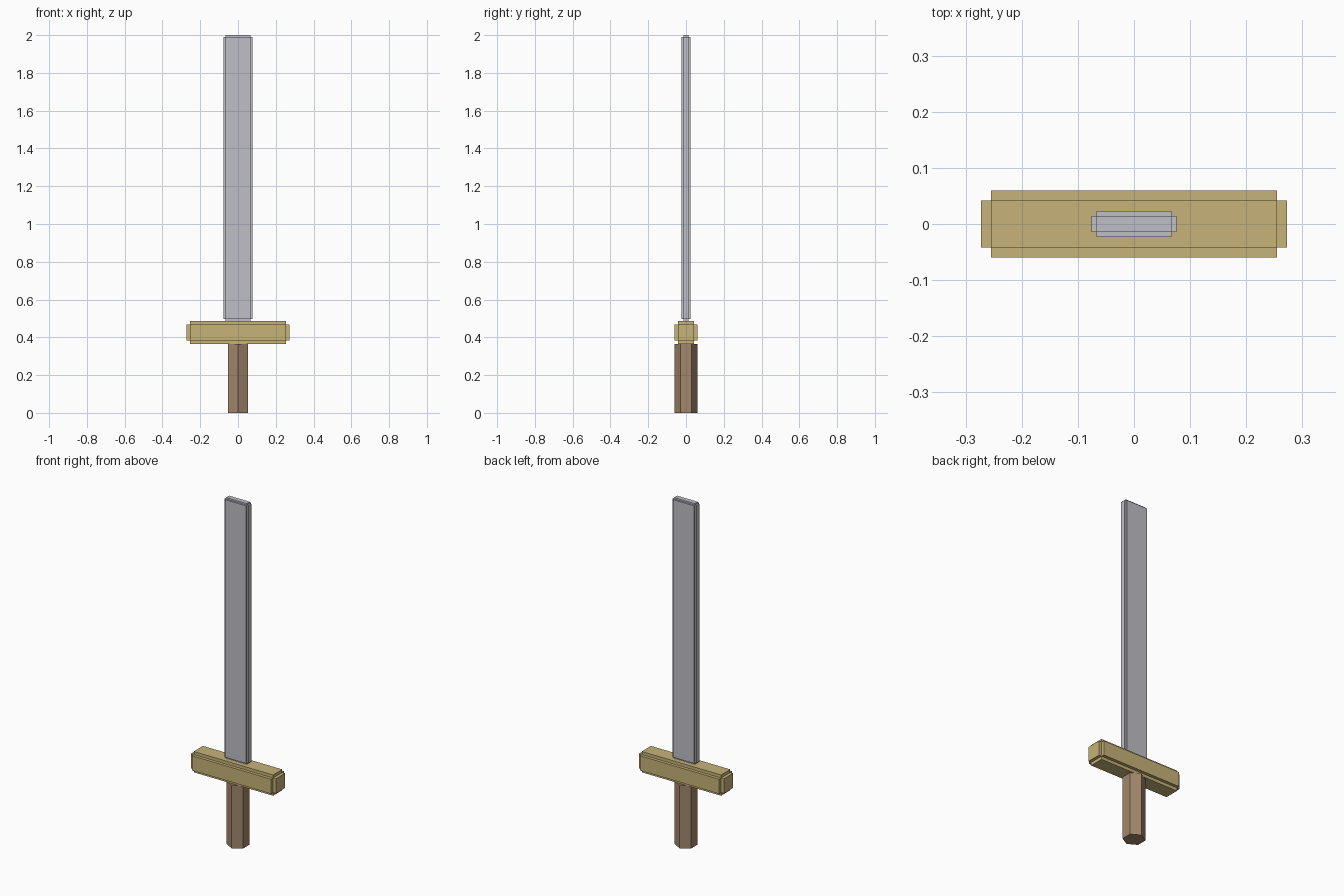
import bpy
import bmesh
from math import radians
from mathutils import Matrix, Vector

cube = bpy.data.objects.get("Cube")
if cube:
    bpy.data.objects.remove(cube, do_unlink=True)


def make_material(name, rgb):
    mat = bpy.data.materials.new(name)
    mat.use_nodes = True
    color = (*rgb, 1.0)
    mat.diffuse_color = color
    mat.node_tree.nodes["Principled BSDF"].inputs["Base Color"].default_value = color
    return mat


def finish(bm, name, mat):
    bmesh.ops.recalc_face_normals(bm, faces=bm.faces)
    mesh = bpy.data.meshes.new(name)
    bm.to_mesh(mesh)
    bm.free()
    mesh.materials.append(mat)
    obj = bpy.data.objects.new(name, mesh)
    bpy.context.collection.objects.link(obj)
    return obj


def stepped_box(name, size, center_z, step, mat):
    """Box whose six faces are each raised, leaving square notches on every edge."""
    bm = bmesh.new()
    bmesh.ops.create_cube(bm, size=1.0)
    core = Vector(size) - Vector((2 * step,) * 3)
    bmesh.ops.scale(bm, vec=core, verts=bm.verts)
    bmesh.ops.translate(bm, vec=(0, 0, center_z), verts=bm.verts)
    bm.normal_update()
    raised = bmesh.ops.extrude_discrete_faces(bm, faces=bm.faces[:])["faces"]
    for face in raised:
        bmesh.ops.translate(bm, vec=face.normal * step, verts=face.verts)
    return finish(bm, name, mat)


steel = make_material("steel grey", (0.52, 0.52, 0.57))
brass = make_material("dull gold", (0.57, 0.45, 0.19))
wood = make_material("brown wood", (0.37, 0.245, 0.15))

# Blade and crossguard
guard_low, guard_high, tip = 0.366, 0.487, 2.0
stepped_box("blade", (0.152, 0.046, tip - guard_high),
            (tip + guard_high) / 2, 0.009, steel)
stepped_box("crossguard", (0.545, 0.12, guard_high - guard_low),
            (guard_low + guard_high) / 2, 0.018, brass)

# Six-sided grip with a corner facing the front
bm = bmesh.new()
bmesh.ops.create_cone(bm, cap_ends=True, segments=6, radius1=0.06, radius2=0.06,
                      depth=guard_low)
# Put the corners at 30 degrees from the x axis
first = bm.verts[:][0].co
turn = radians(30) if abs(first.y) < 0.01 or abs(abs(first.x) - 0.03) < 0.01 else 0
bmesh.ops.rotate(bm, verts=bm.verts, cent=(0, 0, 0), matrix=Matrix.Rotation(turn, 3, "Z"))
bmesh.ops.translate(bm, vec=(0, 0, guard_low / 2), verts=bm.verts)
finish(bm, "grip", wood)
